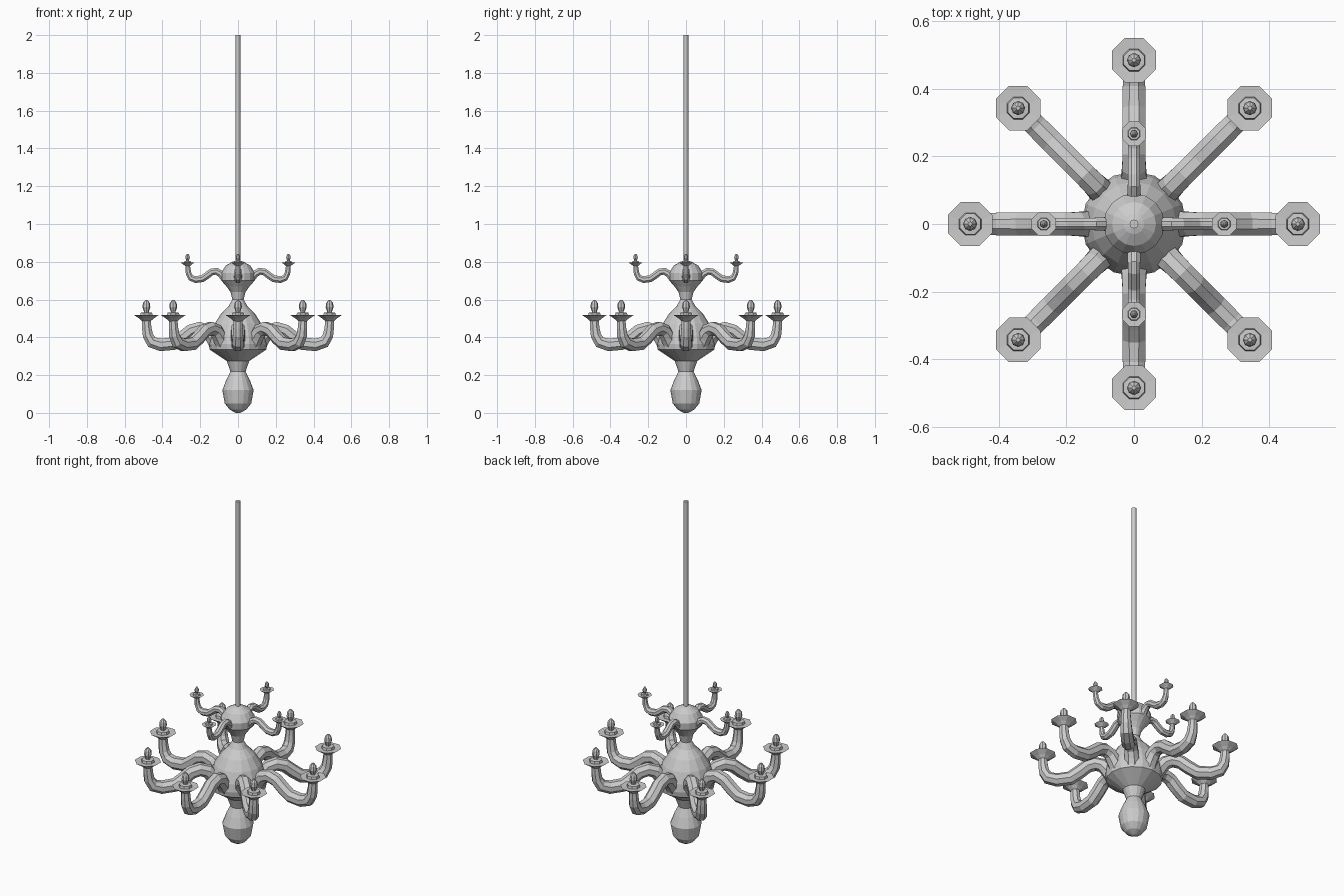
import bpy, bmesh, math
from mathutils import Vector


def finish(bm, name):
    bmesh.ops.recalc_face_normals(bm, faces=bm.faces)
    me = bpy.data.meshes.new(name)
    bm.to_mesh(me)
    bm.free()
    ob = bpy.data.objects.new(name, me)
    bpy.context.collection.objects.link(ob)
    return ob


def skin(bm, rings):
    # bridge successive rings and cap both ends
    loops = [[bm.verts.new(p) for p in ring] for ring in rings]
    n = len(loops[0])
    for a, b in zip(loops, loops[1:]):
        for i in range(n):
            j = (i + 1) % n
            bm.faces.new((a[i], a[j], b[j], b[i]))
    bm.faces.new(loops[0][::-1])
    bm.faces.new(loops[-1])


def lathe(name, profile, sides, centre=(0, 0), phase=0.0):
    bm = bmesh.new()
    skin(bm, [[(centre[0] + r * math.cos(phase + math.tau * i / sides),
                centre[1] + r * math.sin(phase + math.tau * i / sides), z)
               for i in range(sides)] for r, z in profile])
    return finish(bm, name)


def sweep(name, path, sides=8):
    # path of (x, z, radius) in the xz plane
    bm = bmesh.new()
    pts = [Vector((x, 0, z)) for x, z, r in path]
    rings = []
    for k, p in enumerate(pts):
        t = (pts[min(k + 1, len(pts) - 1)] - pts[max(k - 1, 0)]).normalized()
        side = Vector((0, 1, 0))
        up = t.cross(side)
        ring = []
        for i in range(sides):
            a = math.tau * (i + 0.5) / sides
            ring.append(p + path[k][2] * (side * math.cos(a) + up * math.sin(a)))
        rings.append(ring)
    skin(bm, rings)
    return finish(bm, name)


def tier(prefix, count, path, cx, dish, bulb):
    # one arm, dish and bulb, repeated around the column
    for i in range(count):
        angle = math.tau * i / count
        parts = [sweep(prefix + "_arm", path),
                 lathe(prefix + "_drip_dish", dish, 8, (cx, 0), math.pi / 8),
                 lathe(prefix + "_candle_bulb", bulb, 8, (cx, 0))]
        for ob in parts:
            ob.rotation_euler.z = angle


# Turned central column
lathe("central_body", [
    (0.012, 0.0), (0.045, 0.018), (0.07, 0.05), (0.083, 0.12), (0.062, 0.175),
    (0.04, 0.22), (0.06, 0.275), (0.105, 0.305), (0.15, 0.335), (0.155, 0.365),
    (0.148, 0.41), (0.125, 0.47), (0.09, 0.525), (0.05, 0.565), (0.03, 0.60),
    (0.04, 0.64), (0.06, 0.668), (0.088, 0.70), (0.09, 0.74), (0.065, 0.78),
    (0.03, 0.80), (0.013, 0.805)], 16)

# Hanging rod
lathe("hanging_rod", [(0.013, 0.79), (0.013, 2.0)], 12)

# Lower tier of eight arms
tier("lower", 8,
     [(0.11, 0.36, 0.044), (0.135, 0.40, 0.041), (0.165, 0.435, 0.038),
      (0.205, 0.448, 0.037), (0.25, 0.435, 0.037), (0.295, 0.398, 0.037),
      (0.34, 0.367, 0.037), (0.41, 0.36, 0.036), (0.457, 0.375, 0.034),
      (0.477, 0.41, 0.03), (0.483, 0.45, 0.027), (0.485, 0.495, 0.024)],
     0.485,
     [(0.024, 0.485), (0.042, 0.50), (0.071, 0.518), (0.036, 0.516), (0.033, 0.53), (0.012, 0.532)],
     [(0.012, 0.525), (0.013, 0.537), (0.021, 0.56), (0.018, 0.582), (0.006, 0.597)])

# Upper tier of four smaller arms
tier("upper", 4,
     [(0.07, 0.712, 0.023), (0.09, 0.735, 0.021), (0.115, 0.75, 0.02),
      (0.14, 0.746, 0.02), (0.165, 0.727, 0.02), (0.19, 0.71, 0.02),
      (0.225, 0.706, 0.02), (0.25, 0.715, 0.018), (0.262, 0.74, 0.016),
      (0.267, 0.782, 0.013)],
     0.267,
     [(0.013, 0.777), (0.023, 0.785), (0.039, 0.796), (0.02, 0.795), (0.018, 0.803), (0.007, 0.804)],
     [(0.007, 0.80), (0.007, 0.807), (0.012, 0.82), (0.01, 0.833), (0.003, 0.842)])
